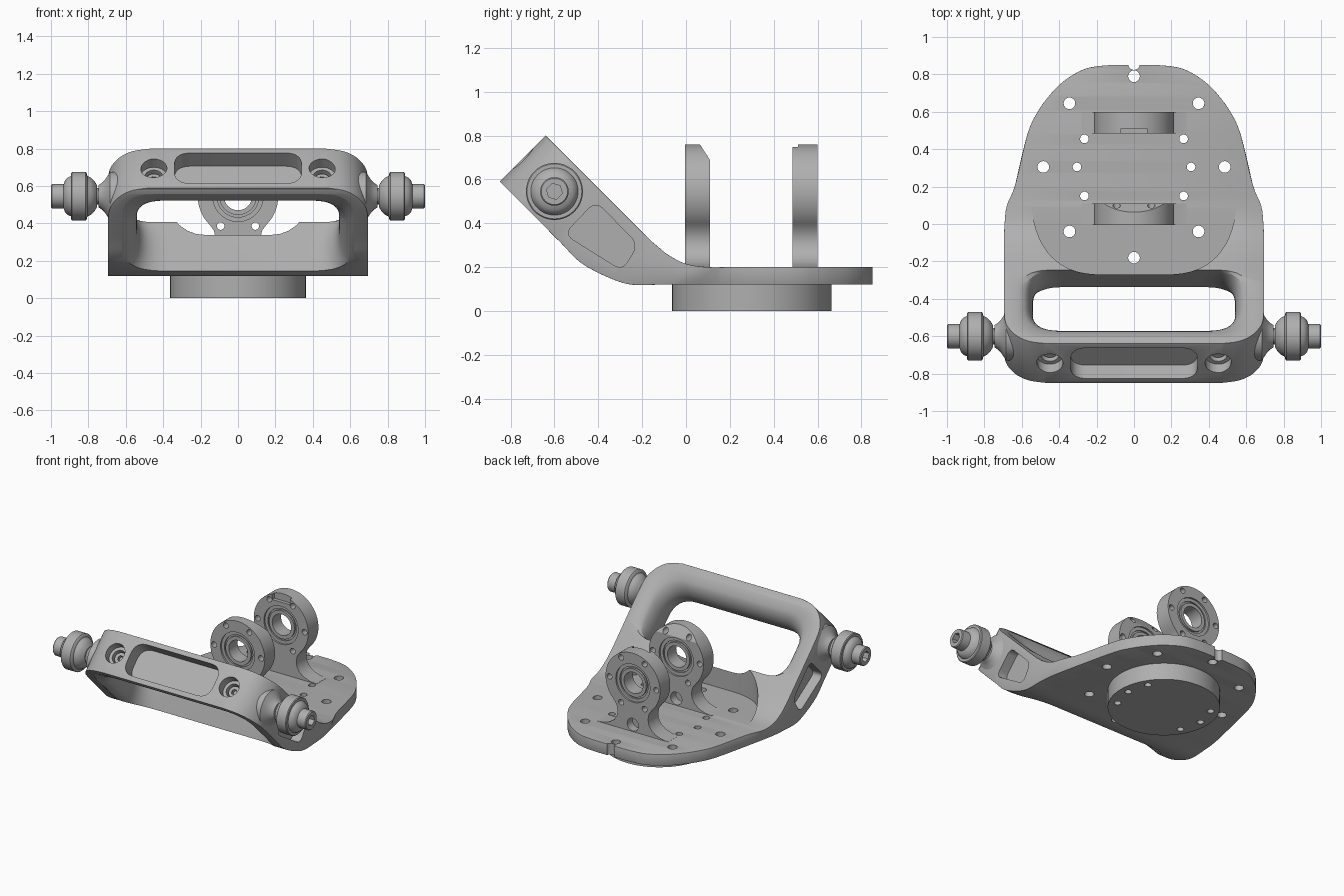
import bpy, bmesh, math
from mathutils import Vector

cube = bpy.data.objects.get("Cube")
if cube:
    bpy.data.objects.remove(cube, do_unlink=True)

grey = bpy.data.materials.new("machined grey")
grey.use_nodes = True
grey.diffuse_color = (0.43, 0.43, 0.43, 1)
grey.node_tree.nodes["Principled BSDF"].inputs["Base Color"].default_value = grey.diffuse_color
parts = []
S = math.sqrt(0.5)


def arm(x, u, n):
    """Point in the tilted arm frame: u along the arm, n across it."""
    return Vector((x, (n - u) * S, (n + u) * S))


def loft(name, rings, keep=True):
    """Closed skin over matching rings of points."""
    bm = bmesh.new()
    loops = [[bm.verts.new(p) for p in ring] for ring in rings]
    count = len(loops[0])
    for a, b in zip(loops, loops[1:]):
        for i in range(count):
            j = (i + 1) % count
            bm.faces.new((a[i], a[j], b[j], b[i]))
    bm.faces.new(loops[0])
    bm.faces.new(loops[-1])
    bmesh.ops.recalc_face_normals(bm, faces=bm.faces)
    mesh = bpy.data.meshes.new(name)
    bm.to_mesh(mesh)
    bm.free()
    obj = bpy.data.objects.new(name, mesh)
    bpy.context.collection.objects.link(obj)
    if keep:
        parts.append(obj)
    else:
        obj.hide_render = True
    return obj


def lathe(name, base, axis, profile, sides=48, keep=True):
    """Turned part: profile holds (distance along axis, radius)."""
    axis, base = Vector(axis).normalized(), Vector(base)
    e = axis.orthogonal().normalized()
    f = axis.cross(e)
    turn = [math.tau * i / sides for i in range(sides)]
    return loft(name, [[base + axis * d + (e * math.cos(a) + f * math.sin(a)) * r
                        for a in turn] for d, r in profile], keep)


def drill(base, axis, start, end, r, sides=28):
    return lathe("cutter", base, axis, [(start, r), (end, r)], sides, False)


def rounded(points, radius, steps=8):
    """Polygon with rounded corners."""
    pts = [Vector(p) for p in points]
    out = []
    for i, c in enumerate(pts):
        a = c + (pts[i - 1] - c).normalized() * radius
        b = c + (pts[(i + 1) % len(pts)] - c).normalized() * radius
        for k in range(steps + 1):
            t = k / steps
            out.append(a * (1 - t) ** 2 + c * 2 * t * (1 - t) + b * t * t)
    return out


def bake(obj):
    """Apply the modifiers of an object."""
    bpy.context.view_layer.update()
    deps = bpy.context.evaluated_depsgraph_get()
    mesh = bpy.data.meshes.new_from_object(obj.evaluated_get(deps))
    obj.modifiers.clear()
    obj.data = mesh


def cut(obj, cutter):
    mod = obj.modifiers.new("cut", 'BOOLEAN')
    mod.operation, mod.solver, mod.object = 'DIFFERENCE', 'EXACT', cutter
    bake(obj)
    bpy.data.objects.remove(cutter, do_unlink=True)


# Bent plate: stations of bottom y z, top y z and half width
LOW, HIGH = -0.184, 0.113
stations = [(y, 0.12, y, 0.2, w) for y, w in (
    (0.85, 0.12), (0.84, 0.22), (0.815, 0.295), (0.76, 0.38), (0.69, 0.45),
    (0.6, 0.515), (0.48, 0.57), (0.21, 0.635))]
stations += [(0, 0.12, 0.1, 0.2, 0.68), (-0.12, 0.12, 0.0, 0.215, 0.692),
             (-0.25, 0.12, -0.08, 0.255, 0.695), (-0.36, 0.155, -0.13, 0.295, 0.695),
             (-0.48, 0.22, -0.18, 0.34, 0.695)]
for u, w in ((0.62, 0.695), (0.75, 0.695), (0.84, 0.69), (0.9, 0.67),
             (0.96, 0.625), (1.0, 0.56), (1.018, 0.47)):
    low, high = arm(0, u, LOW), arm(0, u, HIGH)
    stations.append((low.y, low.z, high.y, high.z, w))


def smooth(rows, steps=4):
    """Catmull-Rom refinement of the stations."""
    rows = [Vector(r) for r in rows]
    out = []
    for i in range(len(rows) - 1):
        p0, p1, p2 = rows[max(i - 1, 0)], rows[i], rows[i + 1]
        p3 = rows[min(i + 2, len(rows) - 1)]
        for k in range(steps):
            t = k / steps
            out.append((p1 * 2 + (p2 - p0) * t + (p0 * 2 - p1 * 5 + p2 * 4 - p3) * t * t
                        + (p1 * 3 - p0 - p2 * 3 + p3) * t ** 3) * 0.5)
    return out + [rows[-1]]


body = loft("bent_base_plate", [
    [(-w, yb, zb), (w, yb, zb), (w, yt, zt), (-w, yt, zt)]
    for yb, zb, yt, zt, w in smooth(stations)])
bevel = body.modifiers.new("edge", 'BEVEL')
bevel.width, bevel.segments, bevel.angle_limit = 0.015, 2, math.radians(50)
bake(body)

# Handle opening, its walls bulging into a rounded grip
rings = []
for k in range(-12, 13):
    t = k / 10
    n = -0.035 + 0.1485 * t
    bulge = math.sqrt(max(0, 1 - t * t))
    top, half = 0.97 - 0.13 * bulge, 0.62 - 0.08 * bulge
    bottom = 0.407 + 0.48 * n
    rings.append([arm(p.x, p.y, n) for p in rounded(
        [(-half, bottom), (half, bottom), (half, top), (-half, top)], 0.17)])
cut(body, loft("cutter", rings, False))

# Flat pocket behind the opening
shape = rounded([(-0.6, 0.3), (-0.47, -0.27), (0.47, -0.27), (0.6, 0.3)], 0.29, 12)
cut(body, loft("cutter", [[(p.x, p.y, z) for p in shape] for z in (0.201, 0.6)], False))

# Slot in the end face of the handle
shape = rounded([(-0.34, -0.15), (0.34, -0.15), (0.34, 0.08), (-0.34, 0.08)], 0.09)
cut(body, loft("cutter", [[arm(p.x, u, p.y) for p in shape] for u in (0.918, 1.1)], False))

# Side recesses, handle screws and pivots
shape = rounded([(0.64, -0.145), (0.645, 0.062), (0.37, 0.06), (0.335, -0.075)], 0.05)
pivot = Vector((0, -0.6, 0.545))
along = arm(0, 1, 0)
for side, label in ((1, "left"), (-1, "right")):
    cut(body, loft("cutter", [[arm(side * x, p.x, p.y) for p in shape]
                              for x in (0.625, 0.8)], False))
    spot = arm(side * 0.45, 0, -0.035)
    cut(body, drill(spot, along, 0.955, 1.1, 0.07))
    cut(body, drill(spot, along, 0.9, 1.1, 0.048))
    screw = lathe(label + "_handle_screw", spot, along, [(0.89, 0.04), (0.935, 0.04)], 28)
    cut(screw, drill(spot, along, 0.91, 1.0, 0.02, 6))
    axis = (side, 0, 0)
    lathe(label + "_pivot_boss", pivot, axis, [
        (0.62, 0.13), (0.685, 0.13), (0.695, 0.112), (0.71, 0.09), (0.725, 0.073),
        (0.745, 0.06), (0.745, 0.045), (0.77, 0.045)])
    knob = lathe(label + "_pivot_knob", pivot, axis, [
        (0.755, 0.06), (0.768, 0.082), (0.785, 0.098), (0.805, 0.108), (0.81, 0.125),
        (0.815, 0.13), (0.887, 0.13), (0.892, 0.125), (0.892, 0.108), (0.91, 0.1),
        (0.925, 0.085), (0.932, 0.065), (0.994, 0.065), (1.0, 0.06)])
    cut(knob, drill(pivot, axis, 0.95, 1.1, 0.037, 6))

# Round mounting disc below the plate
disc = lathe("mounting_disc", (0, 0.3, 0), (0, 0, 1), [(0, 0.363), (0.125, 0.363)], 96)

# Bolt holes in plate and disc
up = (0, 0, 1)
big = [(0, 0.79), (0, -0.18), (0, 0.855)]
small = []
for s in (-1, 1):
    big += [(s * 0.345, 0.645), (s * 0.485, 0.305), (s * 0.345, -0.04)]
    small += [(s * 0.265, 0.455), (s * 0.305, 0.305), (s * 0.265, 0.15)]
for x, y in big:
    cut(body, drill((x, y, 0), up, 0.05, 0.3, 0.031))
for x, y in small:
    for target in (body, disc):
        cut(target, drill((x, y, 0), up, -0.1, 0.3, 0.023))

# Two upright bearing brackets
CZ = 0.545
outline = [(0.215 * math.cos(a), CZ + 0.215 * math.sin(a)) for a in
           [math.radians(-45 + 270 * i / 60) for i in range(61)]]
foot = [(0.128, 0.36), (0.12, 0.32), (0.125, 0.285), (0.145, 0.25),
        (0.18, 0.223), (0.23, 0.206), (0.28, 0.201), (0.28, 0.17)]
outline += [(-x, z) for x, z in foot] + foot[::-1]
back = (0, 1, 0)
for label, y0, y1 in (("front", -0.005, 0.11), ("rear", 0.485, 0.6)):
    bracket = loft(label + "_bracket", [[(x, y, z) for x, z in outline] for y in (y0, y1)])
    hub = (0, y0, CZ)
    depth = y1 - y0
    cut(bracket, drill(hub, back, -0.1, 0.3, 0.135, 48))
    for i in range(6):
        a = math.tau * i / 6
        spot = (0.185 * math.cos(a), y0, CZ + 0.185 * math.sin(a))
        cut(bracket, drill(spot, back, -0.1, 0.3, 0.02, 16))
    cut(bracket, drill((0, y0, 0.25), back, depth - 0.06, 0.3, 0.045))
    if label == "front":
        # sloped relief on top
        wedge = [(0.06, 0.765), (0.115, 0.68), (0.2, 0.68), (0.2, 0.9), (0.06, 0.9)]
    else:
        wedge = [(0.4, 0.71), (0.51, 0.71), (0.51, 0.9), (0.4, 0.9)]
    reach = 0.3 if label == "front" else 0.07
    cut(bracket, loft("cutter", [[(x, y, z) for y, z in wedge] for x in (-reach, reach)], False))
    # stepped bearing, outer and inner race
    for race, outer, inner, inset in (("outer", 0.137, 0.112, 0.012),
                                      ("seal", 0.114, 0.098, 0.022),
                                      ("inner", 0.1, 0.075, 0.008)):
        ring = lathe(label + "_bearing_" + race, hub, back,
                     [(inset, outer), (depth - inset, outer)])
        cut(ring, drill(hub, back, -0.1, 0.3, inner, 48))

# Finish: one colour, smooth shading with sharp edges kept
bpy.ops.object.select_all(action='DESELECT')
for obj in parts:
    obj.data.materials.clear()
    obj.data.materials.append(grey)
    obj.select_set(True)
bpy.context.view_layer.objects.active = parts[0]
bpy.ops.object.shade_smooth_by_angle(angle=math.radians(30))
